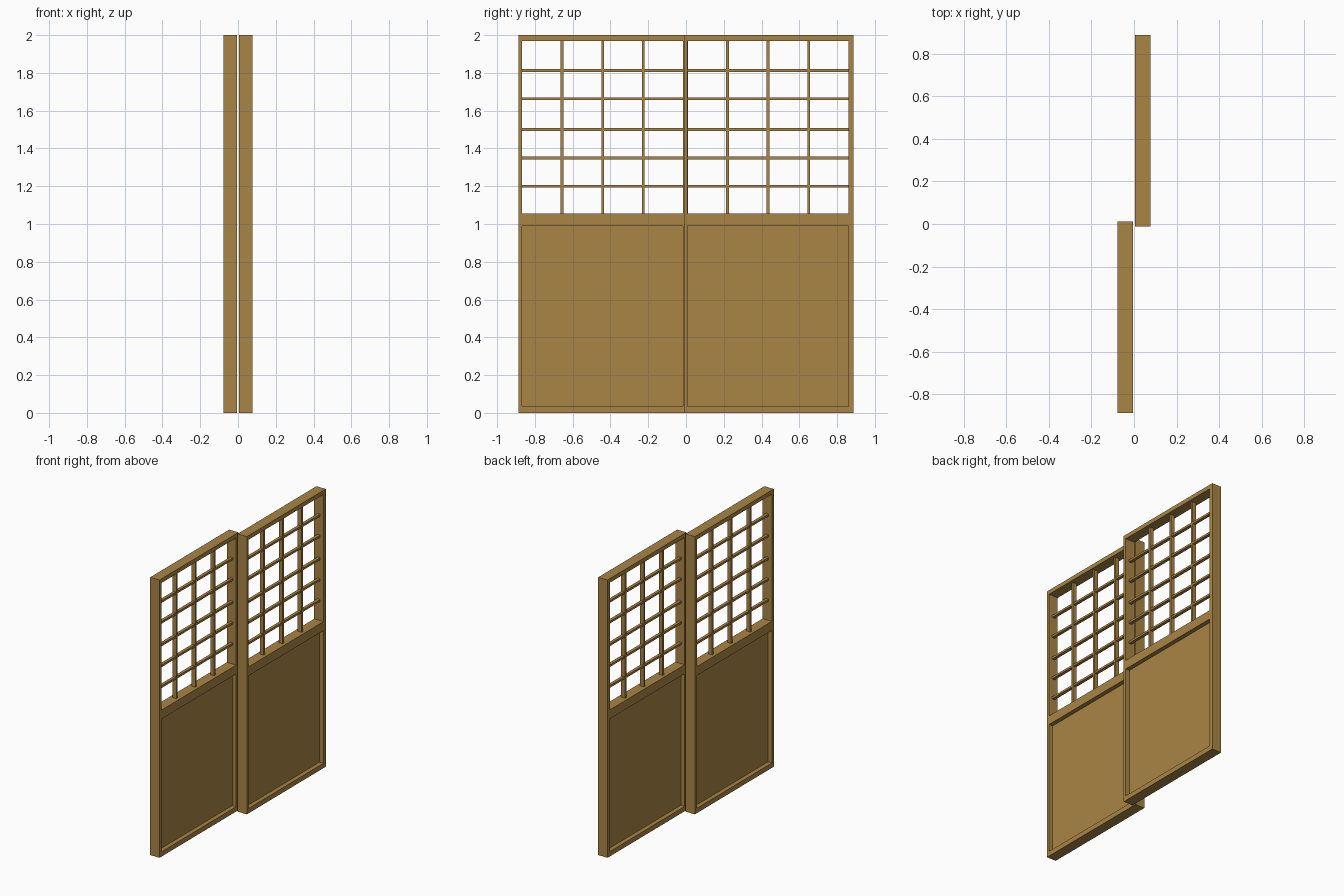
import bpy
import bmesh

if "Cube" in bpy.data.objects:
    bpy.data.objects.remove(bpy.data.objects["Cube"], do_unlink=True)

wood = bpy.data.materials.new("warm wood")
wood.use_nodes = True
COLOUR = (0.40, 0.235, 0.06, 1)
wood.diffuse_color = COLOUR
wood.node_tree.nodes["Principled BSDF"].inputs["Base Color"].default_value = COLOUR

# Door measurements: outer and inner edges along y, rail edges along z
Y = [-0.011, 0.009, 0.861, 0.887]
Z = [0, 0.035, 0.99, 1.055, 1.97, 2]
DEPTH = 0.074
MID_X = 0.041
SLIDE = -0.876
BAR = 0.015


def add_object(name, bm):
    bmesh.ops.recalc_face_normals(bm, faces=bm.faces)
    mesh = bpy.data.meshes.new(name)
    bm.to_mesh(mesh)
    bm.free()
    mesh.materials.append(wood)
    obj = bpy.data.objects.new(name, mesh)
    bpy.context.collection.objects.link(obj)
    return obj


def add_box(name, x, y_range, z_range, depth):
    bm = bmesh.new()
    bmesh.ops.create_cube(bm, size=1)
    (y0, y1), (z0, z1) = y_range, z_range
    for v in bm.verts:
        v.co.x = x + v.co.x * depth
        v.co.y = (y0 + y1) / 2 + v.co.y * (y1 - y0)
        v.co.z = (z0 + z1) / 2 + v.co.z * (z1 - z0)
    return add_object(name, bm)


def add_frame(name, x, shift):
    # One solid frame with an upper and a lower opening
    bm = bmesh.new()
    grid = [[bm.verts.new((x - DEPTH / 2, y + shift, z)) for z in Z] for y in Y]
    for i in range(len(Y) - 1):
        for j in range(len(Z) - 1):
            if i == 1 and j in (1, 3):
                continue
            bm.faces.new((grid[i][j], grid[i + 1][j],
                          grid[i + 1][j + 1], grid[i][j + 1]))
    result = bmesh.ops.extrude_face_region(bm, geom=bm.faces[:], use_keep_orig=True)
    moved = [g for g in result["geom"] if isinstance(g, bmesh.types.BMVert)]
    bmesh.ops.translate(bm, verts=moved, vec=(DEPTH, 0, 0))
    return add_object(name, bm)


def add_door(side, x, shift):
    add_frame(side + "_door_frame", x, shift)
    y0, y1 = Y[1] + shift, Y[2] + shift

    # Recessed lower board
    add_box(side + "_lower_panel", x, (y0, y1), (Z[1], Z[2]), 0.012)

    # Upright lattice bars
    for i in range(1, 4):
        y = y0 + (y1 - y0) * i / 4 - 0.002 + 0.002 * (i - 1)
        add_box(f"{side}_upright_bar_{i}", x,
                (y - BAR / 2, y + BAR / 2), (Z[3], Z[4]), 0.03)

    # Level lattice bars
    for i, z in enumerate((1.2, 1.35, 1.5, 1.663, 1.813), 1):
        add_box(f"{side}_level_bar_{i}", x,
                (y0, y1), (z - BAR / 2, z + BAR / 2), 0.022)


# Two overlapping sliding doors on parallel tracks
add_door("left", MID_X, 0)
add_door("right", -MID_X, SLIDE)
